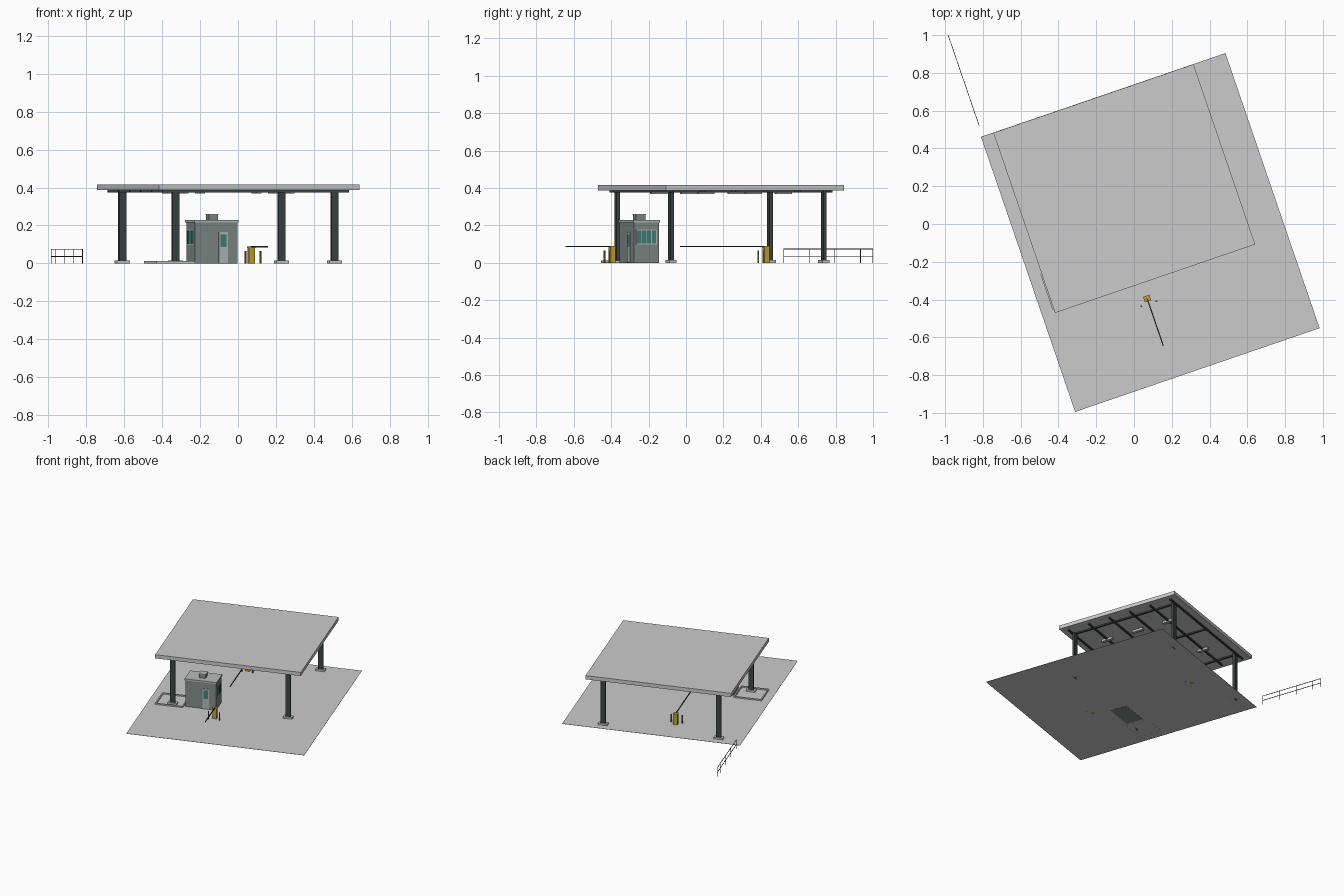
import bpy, bmesh, math
from mathutils import Matrix

if "Cube" in bpy.data.objects:
    bpy.data.objects.remove(bpy.data.objects["Cube"])

# Site plan is laid out in local axes u, v and turned about z
SITE = Matrix.Rotation(math.radians(18.9), 4, 'Z')


def material(name, rgb):
    m = bpy.data.materials.new(name)
    m.diffuse_color = (*rgb, 1)
    m.use_nodes = True
    m.node_tree.nodes["Principled BSDF"].inputs["Base Color"].default_value = m.diffuse_color
    return m


STEEL = material("dark_steel", (0.045, 0.06, 0.06))
WALL = material("booth_wall", (0.22, 0.26, 0.25))
TRIM = material("light_trim", (0.45, 0.5, 0.49))
GLASS = material("teal_glass", (0.06, 0.22, 0.2))
YELLOW = material("barrier_yellow", (0.55, 0.36, 0.03))
OCHRE = material("bollard_ochre", (0.25, 0.16, 0.04))


def finish(name, bm, mat):
    bm.transform(SITE)
    me = bpy.data.meshes.new(name)
    bm.to_mesh(me)
    bm.free()
    ob = bpy.data.objects.new(name, me)
    bpy.context.collection.objects.link(ob)
    if mat:
        me.materials.append(mat)
    return ob


def boxes(name, ranges, mat=None):
    """One object from boxes given as (u0, u1, v0, v1, z0, z1)."""
    bm = bmesh.new()
    for u0, u1, v0, v1, z0, z1 in ranges:
        m = Matrix.Translation(((u0 + u1) / 2, (v0 + v1) / 2, (z0 + z1) / 2))
        m = m @ Matrix.Diagonal((u1 - u0, v1 - v0, z1 - z0, 1))
        bmesh.ops.create_cube(bm, size=1, matrix=m)
    return finish(name, bm, mat)


def at(u, v, w, d, z0, z1):
    return (u - w / 2, u + w / 2, v - d / 2, v + d / 2, z0, z1)


def cylinders(name, spots, r, z0, z1, mat=None, sides=12):
    bm = bmesh.new()
    for u, v in spots:
        bmesh.ops.create_cone(bm, cap_ends=True, segments=sides, radius1=r, radius2=r, depth=z1 - z0,
                              matrix=Matrix.Translation((u, v, (z0 + z1) / 2)))
    ob = finish(name, bm, mat)
    ob.data.shade_smooth()
    ob.data.set_sharp_from_angle(angle=math.radians(40))
    return ob


# Paved ground
boxes("ground_slab", [(-0.617, 0.751, -0.84, 0.699, 0.0005, 0.002)])

# Canopy roof with beams, purlins and lamps under it
CU, CV = 0.012, 0.194
boxes("canopy_roof", [at(CU, CV, 1.12, 1.008, 0.387, 0.417)])
boxes("canopy_purlins", [at(CU, CV - 0.445 + i * 0.178, 1.04, 0.012, 0.375, 0.388)
                         for i in range(6)], STEEL)
boxes("canopy_cross_beams", [at(CU + s * 0.444, CV, 0.014, 0.9, 0.377, 0.388)
                             for s in (-1, 0, 1)], STEEL)
boxes("canopy_lamps", [at(CU + s * 0.25, CV + t * 0.267, 0.025, 0.09, 0.369, 0.388)
                       for s in (-1, 1) for t in (-1, 0, 1)], TRIM)

# Columns on footings
posts = [(CU + s * 0.444, 0.191 + t * 0.432) for s in (-1, 1) for t in (-1, 1)]
boxes("columns", [at(u, v, 0.039, 0.019, 0, 0.388) for u, v in posts], STEEL)
boxes("column_footings", [at(u, v, 0.071, 0.04, 0, 0.015) for u, v in posts])

# Guard booth
BU, BV, BW, BD = -0.211, -0.192, 0.237, 0.141
left, right, front, back = BU - BW / 2, BU + BW / 2, BV - BD / 2, BV + BD / 2
boxes("booth_walls", [at(BU, BV, BW, BD, 0, 0.218)], WALL)
boxes("booth_roof", [at(BU, BV, BW + 0.01, BD + 0.01, 0.216, 0.229)], TRIM)
boxes("roof_unit", [at(BU, BV, 0.05, 0.055, 0.229, 0.255)], WALL)
boxes("roof_unit_lid", [at(BU, BV, 0.054, 0.059, 0.255, 0.261)], TRIM)
boxes("booth_door", [(left + 0.132, left + 0.182, front - 0.003, front + 0.01, 0.002, 0.165)], TRIM)
boxes("door_glass", [(left + 0.14, left + 0.174, front - 0.004, front, 0.085, 0.152)], GLASS)

# Side windows: trim frame with glass panes
boxes("side_window_frame", [(right - 0.01, right + 0.002, BV - 0.058, BV + 0.058, 0.097, 0.178)], TRIM)
boxes("side_window_panes", [at(right, BV - 0.042 + i * 0.028, 0.007, 0.024, 0.102, 0.173)
                            for i in range(4)], GLASS)
boxes("end_window_frame", [(left - 0.002, left + 0.01, BV - 0.058, BV + 0.058, 0.097, 0.178)], TRIM)
boxes("end_window_panes", [at(left, BV - 0.042 + i * 0.028, 0.007, 0.024, 0.102, 0.173)
                           for i in range(4)], GLASS)

# Low curb frame around the column beside the booth
u0, u1, v0, v1, t, h = -0.555, -0.34, -0.29, -0.092, 0.009, 0.012
boxes("curb_frame", [(u0, u1, v0, v0 + t, 0, h), (u0, u1, v1 - t, v1, 0, h),
                     (u0, u0 + t, v0, v1, 0, h), (u1 - t, u1, v0, v1, 0, h)])


# Lifting barriers: cabinet, arm along -v, two bollards
def barrier(prefix, u, v, length):
    boxes(prefix + "_cabinet", [at(u, v, 0.032, 0.028, 0, 0.084),
                                at(u, v, 0.035, 0.031, 0.082, 0.09)], YELLOW)
    boxes(prefix + "_arm", [(u - 0.003, u + 0.003, v - length, v, 0.084, 0.091)], STEEL)
    cylinders(prefix + "_bollards", [(u - 0.042, v - 0.029), (u + 0.042, v - 0.029)],
              0.005, 0, 0.065, OCHRE)


barrier("front_barrier", -0.062, -0.396, 0.264)
barrier("rear_barrier", -0.057, 0.471, 0.485)

# Rail fence behind the site
FU, F0, F1 = -0.607, 0.758, 1.265
cylinders("fence_posts", [(FU, F0 + d) for d in (0.002, 0.147, 0.291, 0.436, F1 - F0 - 0.002)],
          0.0018, 0, 0.075, STEEL, 8)
boxes("fence_rails", [(FU - 0.0016, FU + 0.0016, F0, F1, z - 0.0016, z + 0.0016)
                      for z in (0.036, 0.074)], STEEL)
